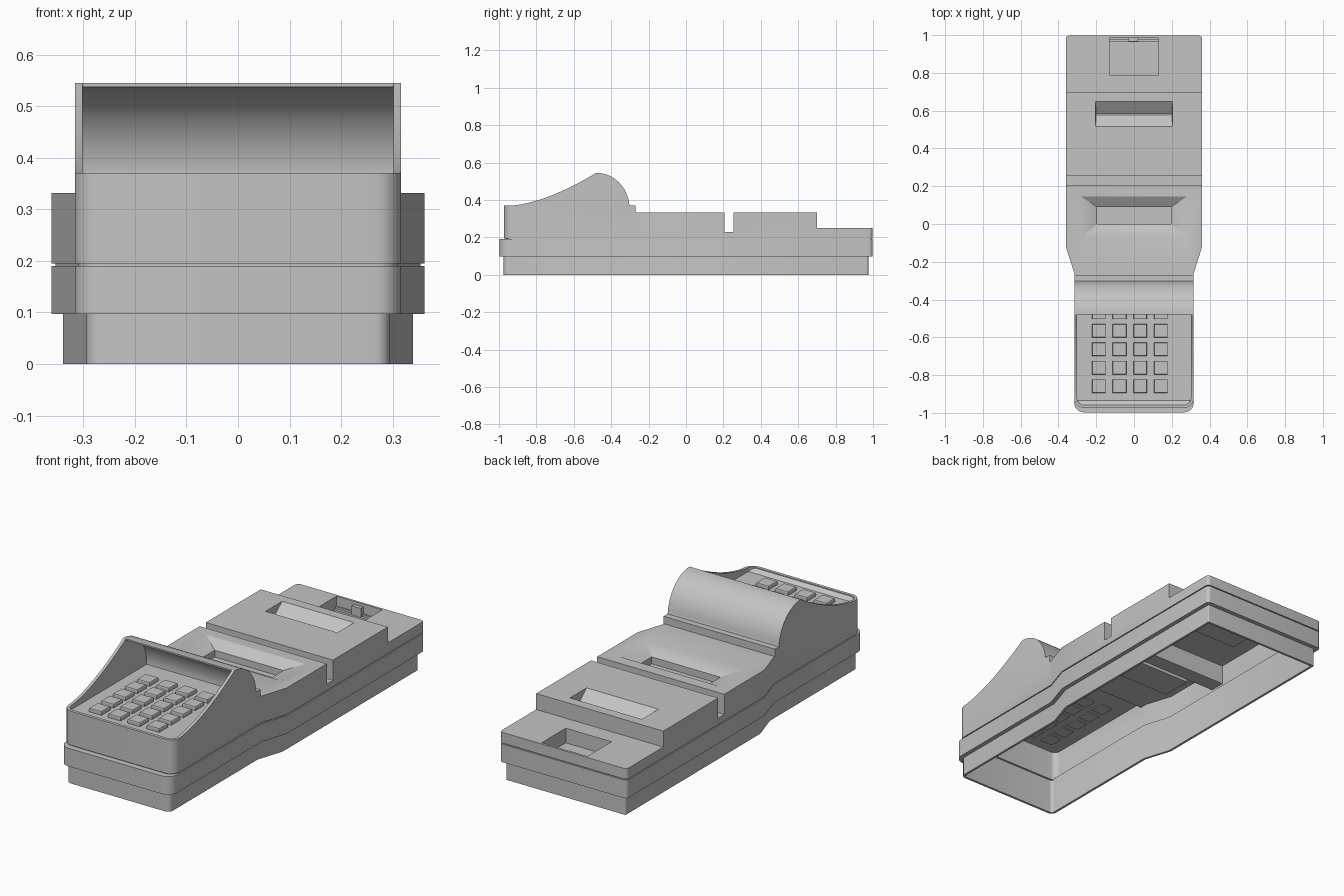
import bpy, bmesh, math

if "Cube" in bpy.data.objects:
    bpy.data.objects.remove(bpy.data.objects["Cube"])

grey = bpy.data.materials.new("plain_grey")
grey.diffuse_color = (0.55, 0.55, 0.55, 1)
grey.use_nodes = True
grey.node_tree.nodes["Principled BSDF"].inputs["Base Color"].default_value = grey.diffuse_color


def loft(name, loops, cyclic=False):
    """Skin matching loops of points; cap the ends unless cyclic."""
    bm = bmesh.new()
    rows = [[bm.verts.new(p) for p in lp] for lp in loops]
    n = len(rows[0])
    pairs = list(zip(rows, rows[1:])) + ([(rows[-1], rows[0])] if cyclic else [])
    for a, b in pairs:
        for i in range(n):
            j = (i + 1) % n
            bm.faces.new((a[i], a[j], b[j], b[i]))
    if not cyclic:
        bm.faces.new(rows[0][::-1])
        bm.faces.new(rows[-1])
    bmesh.ops.recalc_face_normals(bm, faces=bm.faces)
    me = bpy.data.meshes.new(name)
    bm.to_mesh(me)
    bm.free()
    me.materials.append(grey)
    ob = bpy.data.objects.new(name, me)
    bpy.context.collection.objects.link(ob)
    return ob


def activate(ob):
    bpy.ops.object.select_all(action='DESELECT')
    ob.select_set(True)
    bpy.context.view_layer.objects.active = ob


def boolean(ob, tool, op='DIFFERENCE'):
    activate(ob)
    m = ob.modifiers.new("cut", 'BOOLEAN')
    m.operation, m.solver, m.object = op, 'EXACT', tool
    bpy.ops.object.modifier_apply(modifier=m.name)
    bpy.data.objects.remove(tool)


def smooth(ob):
    activate(ob)
    bpy.ops.object.shade_smooth_by_angle(angle=math.radians(30))


def outline(d, z, front):
    """Plan outline inset by d: narrow front, flared to a wider back."""
    def arc(cx, cy, r, a0):
        return [(cx + r * math.cos(math.radians(a0 + 15 * k)),
                 cy + r * math.sin(math.radians(a0 + 15 * k))) for k in range(7)]
    r, rb = max(0.05 - d, 0.01), max(0.018 - d, 0.005)
    w, wb, f, b = 0.316 - d, 0.361 - d, front + d, 0.997 - d
    half = arc(w - r, f + r, r, -90) + [(w, -0.26), (wb, -0.12)] + arc(wb - rb, b - rb, rb, 0)
    full = half + [(-x, y) for x, y in reversed(half)]
    return [(x, y, z) for x, y in full]


def prism(name, d, z0, z1, front):
    return loft(name, [outline(d, z0, front), outline(d, z1, front)])


def ring(name, d0, d1, z0, z1, front):
    ob = loft(name, [outline(d0, z0, front), outline(d0, z1, front),
                     outline(d1, z1, front), outline(d1, z0, front)], True)
    smooth(ob)
    return ob


def side_prism(name, prof, w):
    return loft(name, [[(x, y, z) for y, z in prof] for x in (-w, w)])


def rect(x0, x1, y0, y1, z):
    return [(x0, y0, z), (x1, y0, z), (x1, y1, z), (x0, y1, z)]


def box(name, x0, x1, y0, y1, z0, z1):
    return loft(name, [rect(x0, x1, y0, y1, z0), rect(x0, x1, y0, y1, z1)])


BAND, UPPER = -0.997, -0.973

# Stacked lower walls, open underneath
ring("base_skirt", 0.022, 0.034, 0.0, 0.105, BAND)
ring("lower_band", 0.0, 0.034, 0.097, 0.19, BAND)
ring("seam_neck", 0.007, 0.02, 0.182, 0.2, UPPER)

# Upper housing: side profile trimmed to the plan outline
prof = [(-1.1, 0.37), (-0.94, 0.37)]
prof += [(-0.94 + 0.455 * t, 0.37 + 0.172 * t ** 1.6) for t in [k / 16 for k in range(1, 17)]]


def hood(off, a_end=85):
    """Back curve of the hood, from its crest down to the rear."""
    return [(-0.48 + (0.178 - off) * math.sin(math.radians(a)),
             0.355 + (0.19 - off) * math.cos(math.radians(a)))
            for a in [a_end * k / 16 for k in range(17)]]


prof += hood(0)
prof += [(-0.302, 0.37), (-0.27, 0.37), (-0.27, 0.332), (0.205, 0.332), (0.205, 0.228),
         (0.255, 0.228), (0.255, 0.332), (0.7, 0.332), (0.7, 0.25), (1.1, 0.25),
         (1.1, 0.1), (-1.1, 0.1)]
upper = prism("upper_housing", 0.0, 0.195, 0.7, UPPER)
boolean(upper, side_prism("profile", prof, 0.6), 'INTERSECT')

# Hollow underside, leaving backing behind the recesses
inner = [(-1.1, 0.1), (-1.1, 0.337), (-0.3, 0.337), (-0.3, 0.312), (0.19, 0.312),
         (0.19, 0.212), (0.27, 0.212), (0.27, 0.312), (0.685, 0.312), (0.685, 0.235),
         (1.1, 0.235), (1.1, 0.1)]
cavity = prism("cavity", 0.02, 0.15, 0.5, UPPER)
boolean(cavity, side_prism("ceiling", inner, 0.6), 'INTERSECT')
boolean(cavity, box("slot_back", -0.24, 0.24, -0.04, 0.12, 0.25, 0.6))
boolean(cavity, box("groove_back", -0.22, 0.22, 0.5, 0.666, 0.273, 0.6))
boolean(upper, cavity)
boolean(upper, box("tray", -0.15, 0.15, 0.77, 0.987, 0.157, 0.24), 'UNION')

# Keypad well running back under the hood
well_prof = [(-0.935, 0.35), (-0.957, 0.366), (-0.957, 0.7), (-0.483, 0.7)]
well_prof += hood(0.008) + [(-0.312, 0.35)]
well = prism("well", 0.015, 0.3, 0.8, UPPER)
boolean(well, side_prism("well_profile", well_prof, 0.5), 'INTERSECT')
boolean(upper, well)

# Funnel slot, vee groove and rear pocket
boolean(upper, loft("funnel", [rect(-0.195, 0.195, 0.0, 0.09, 0.262),
                               rect(-0.195, 0.195, 0.0, 0.09, 0.297),
                               rect(-0.297, 0.297, -0.084, 0.156, 0.339)]))
boolean(upper, loft("vee", [rect(-0.2, 0.2, 0.578, 0.584, 0.286),
                            rect(-0.205, 0.205, 0.504, 0.661, 0.34)]))
boolean(upper, box("pocket", -0.13, 0.13, 0.79, 0.985, 0.175, 0.4))
smooth(upper)
box("pocket_rib", -0.03, 0.022, 0.965, 0.988, 0.17, 0.235)

# Keypad
for r in range(5):
    for c in range(4):
        x, y = -0.186 + 0.1095 * c, -0.858 + 0.0975 * r
        h, t = 0.036, 0.034
        loft("key", [rect(x - h, x + h, y - h, y + h, 0.333),
                     rect(x - h, x + h, y - h, y + h, 0.364),
                     rect(x - t, x + t, y - t, y + t, 0.368)])
